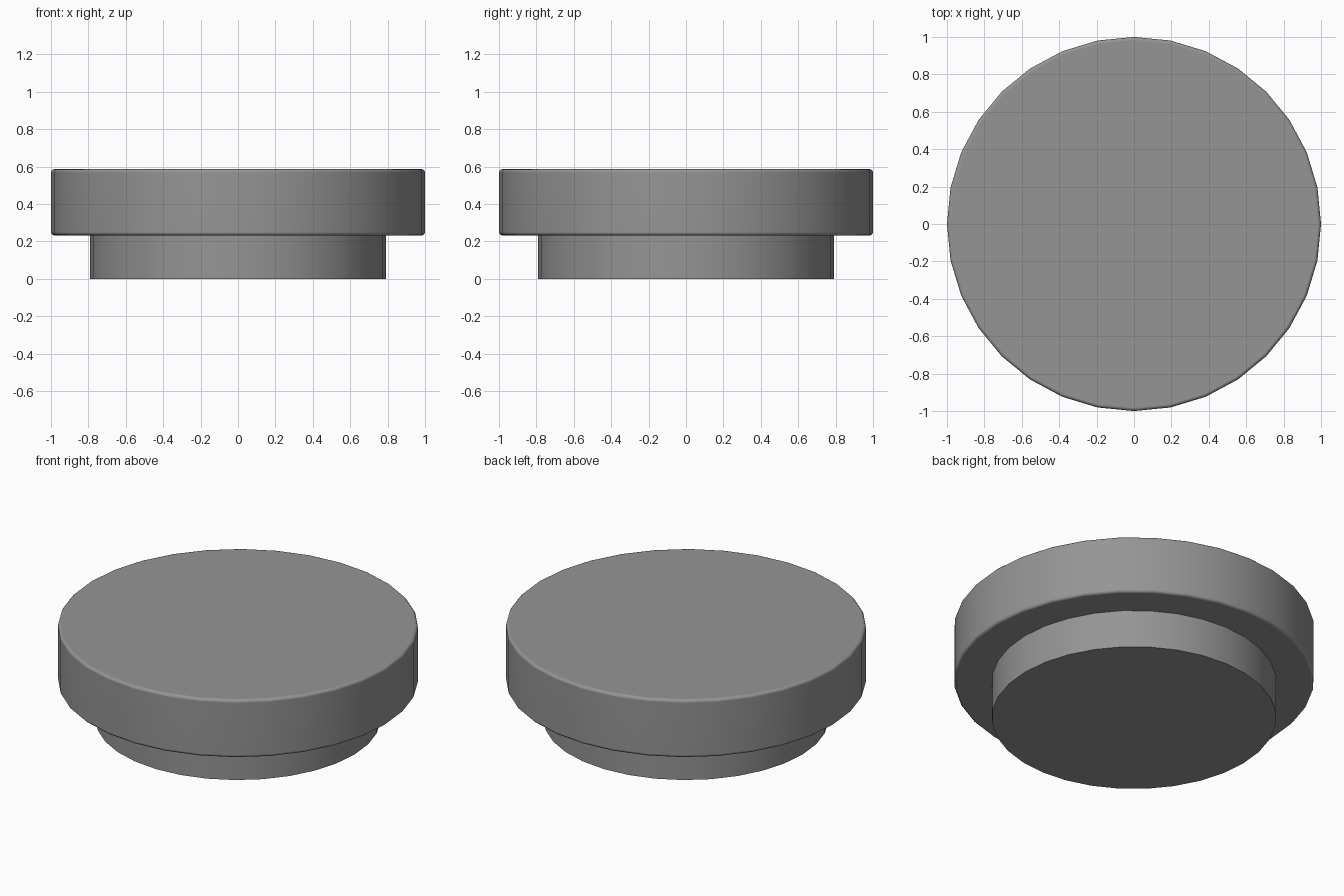
import bpy
import math

if "Cube" in bpy.data.objects:
    bpy.data.objects.remove(bpy.data.objects["Cube"])

# Dark grey finish shared by both parts
grey = bpy.data.materials.new("dark_grey")
grey.diffuse_color = (0.3, 0.3, 0.3, 1)
grey.use_nodes = True
grey.node_tree.nodes["Principled BSDF"].inputs["Base Color"].default_value = grey.diffuse_color


def disc(name, radius, z0, z1, bevel=0.0):
    bpy.ops.mesh.primitive_cylinder_add(vertices=32, radius=radius, depth=z1 - z0,
                                        location=(0, 0, (z0 + z1) / 2))
    obj = bpy.context.object
    obj.name = name
    obj.data.materials.append(grey)
    if bevel:
        mod = obj.modifiers.new("rounded_rims", 'BEVEL')
        mod.width = bevel
        mod.segments = 3
        mod.limit_method = 'ANGLE'
        mod.angle_limit = math.radians(40)
        bpy.ops.object.modifier_apply(modifier=mod.name)
    bpy.ops.object.shade_smooth_by_angle(angle=math.radians(35))
    if bevel:
        # Keep the large faces flat in shading
        mod = obj.modifiers.new("flat_faces", 'WEIGHTED_NORMAL')
        mod.keep_sharp = True
    return obj


# Narrow base plug with sharp edges
disc("base_plug", 0.79, 0.0, 0.24)

# Wide cap with softly rounded rims
disc("cap", 1.0, 0.232, 0.587, bevel=0.018)
